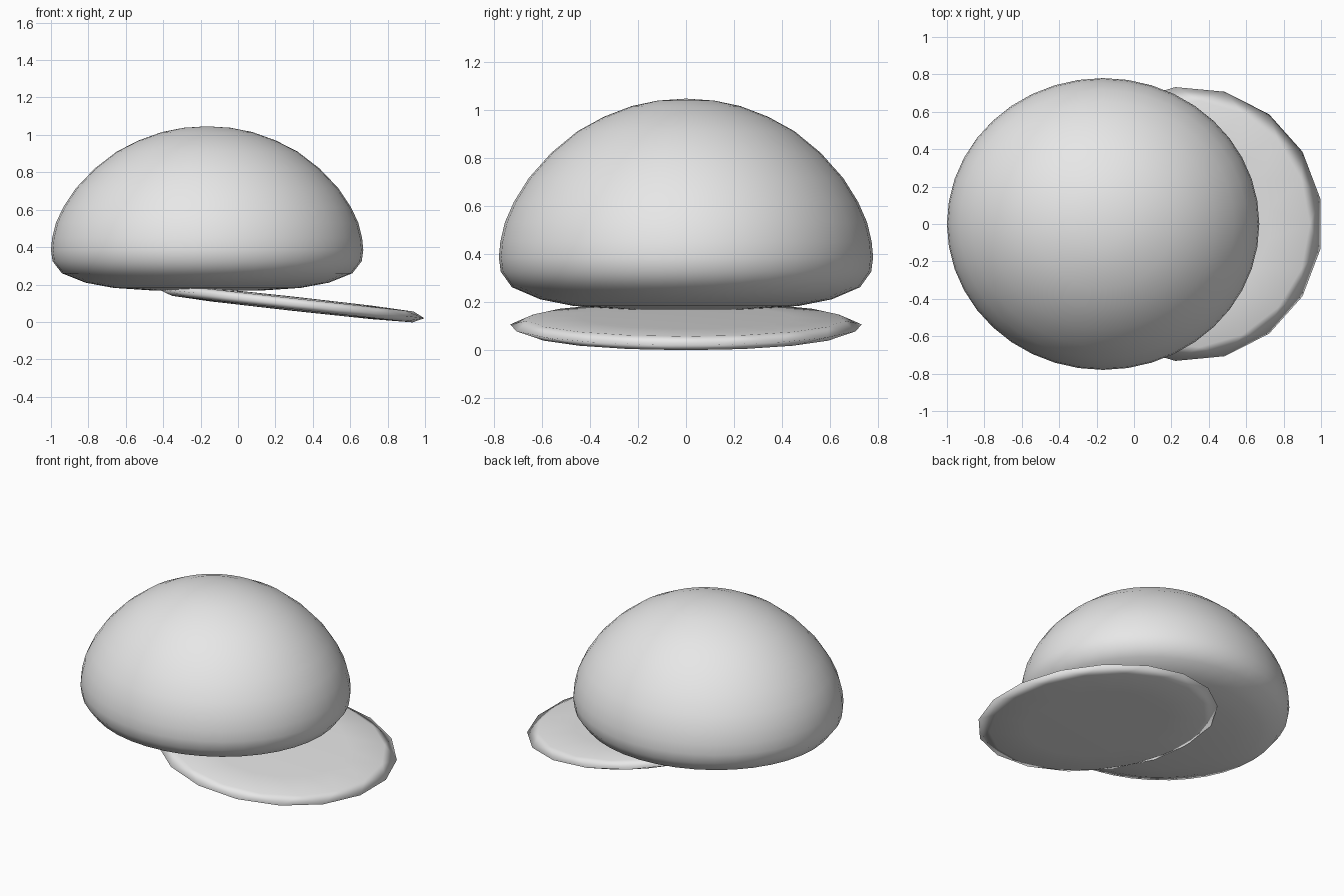
import bpy
import bmesh
import math

cube = bpy.data.objects.get("Cube")
if cube:
    bpy.data.objects.remove(cube, do_unlink=True)


def make_material(name, color):
    mat = bpy.data.materials.new(name)
    mat.use_nodes = True
    mat.diffuse_color = color
    mat.node_tree.nodes["Principled BSDF"].inputs["Base Color"].default_value = color
    return mat


def lathe(name, profile, sides, scale, location, mat, tilt=0.0, start=0.0, stagger=False):
    """Closed round body from (radius, height) rings, with a pole at each end."""
    bm = bmesh.new()
    step = math.tau / sides
    rings = []
    for i, (r, z) in enumerate(profile):
        if r == 0:
            rings.append([bm.verts.new((0, 0, z))] * sides)
            continue
        shift = start + (step / 2 if stagger and i % 2 else 0)
        rings.append([bm.verts.new((r * math.cos(shift + k * step),
                                    r * math.sin(shift + k * step), z))
                      for k in range(sides)])
    for i, (low, high) in enumerate(zip(rings, rings[1:])):
        for k in range(sides):
            n = (k + 1) % sides
            if low[0] is low[1]:
                bm.faces.new((low[0], high[n], high[k]))
            elif high[0] is high[1]:
                bm.faces.new((low[k], low[n], high[0]))
            elif not stagger:
                bm.faces.new((low[k], low[n], high[n], high[k]))
            elif i % 2:
                # upper ring is turned back by half a step
                bm.faces.new((low[k], high[n], high[k]))
                bm.faces.new((low[k], low[n], high[n]))
            else:
                bm.faces.new((low[k], low[n], high[k]))
                bm.faces.new((low[n], high[n], high[k]))
    bmesh.ops.recalc_face_normals(bm, faces=bm.faces)
    for face in bm.faces:
        face.smooth = True
    mesh = bpy.data.meshes.new(name)
    bm.to_mesh(mesh)
    bm.free()
    mesh.materials.append(mat)
    obj = bpy.data.objects.new(name, mesh)
    obj.scale = scale
    obj.location = location
    obj.rotation_euler = (0, tilt, 0)
    bpy.context.collection.objects.link(obj)
    return obj


grey = make_material("light grey", (0.8, 0.8, 0.8, 1))

# Domed crown with a tucked-under lower edge
crown_profile = [
    (0, 0.165), (0.35, 0.168), (0.6, 0.182), (0.78, 0.21), (0.93, 0.26),
    (0.99, 0.325), (1, 0.385), (0.992, 0.45), (0.968, 0.53), (0.92, 0.615),
    (0.84, 0.715), (0.72, 0.82), (0.58, 0.91), (0.44, 0.97), (0.29, 1.015),
    (0.15, 1.038), (0, 1.046)]
lathe("crown", crown_profile, 40, (0.835, 0.78, 1), (-0.165, 0, 0), grey)

# Flat tilted brim with a thin faceted edge
half = [(0, -0.038), (0.6, -0.036), (0.9, -0.029)]
brim_profile = half + [(1, 0)] + [(r, -z) for r, z in reversed(half)]
sides = 17
lathe("brim", brim_profile, sides, (0.725, 0.735, 1), (0.288, 0, 0.098), grey,
      tilt=math.radians(6.3), start=0, stagger=True)
